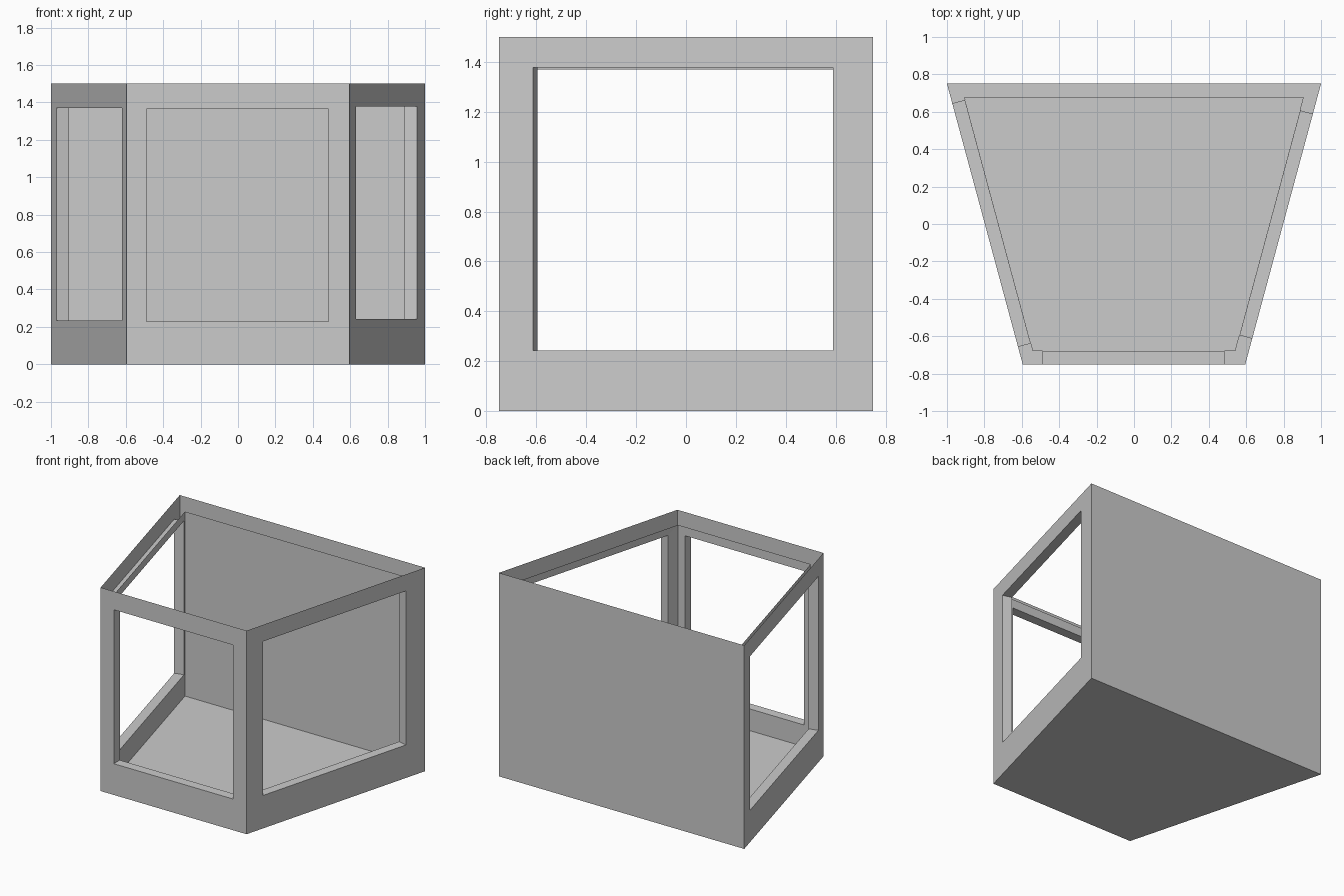
import bpy
from mathutils import Vector

if "Cube" in bpy.data.objects:
    bpy.data.objects.remove(bpy.data.objects["Cube"])

H, T = 1.5, 0.07            # height and shell thickness
OUT = [(-0.595, -0.75), (0.595, -0.75), (1.0, 0.75), (-1.0, 0.75)]
INN = [(-0.541, -0.68), (0.541, -0.68), (0.908, 0.68), (-0.908, 0.68)]


def make(name, verts, faces):
    me = bpy.data.meshes.new(name)
    me.from_pydata([tuple(v) for v in verts], [], faces)
    me.update()
    ob = bpy.data.objects.new(name, me)
    bpy.context.collection.objects.link(ob)
    return ob


def rect(a, b, z0, z1):
    return [Vector((*a, z0)), Vector((*b, z0)), Vector((*b, z1)), Vector((*a, z1))]


def wall(name, i, window=None):
    """Double-skinned wall on side i; window = (start, end, z0, z1), start/end as fractions of the side."""
    j = (i + 1) % 4
    a, b = Vector(OUT[i]), Vector(OUT[j])
    verts = rect(a, b, 0, H) + rect(INN[i], INN[j], T, H - T)
    if window is None:
        return make(name, verts, [(0, 1, 2, 3), (7, 6, 5, 4)])
    s, e, z0, z1 = window
    d = (b - a).normalized()
    inward = Vector((-d.y, d.x)) * T
    p, q = a.lerp(b, s), a.lerp(b, e)
    verts += rect(p, q, z0, z1) + rect(p + inward, q + inward, z0, z1)
    faces = []
    for k in range(4):
        n = (k + 1) % 4
        faces += [(k, n, 8 + n, 8 + k),              # outer skin
                  (4 + n, 4 + k, 12 + k, 12 + n),    # inner skin
                  (8 + k, 8 + n, 12 + n, 12 + k)]    # window reveal
    return make(name, verts, faces)


def frac(y):
    return (y + 0.75) / 1.5


# Walls: three with windows, solid back
wall("front_wall", 0, ((-0.488 + 0.595) / 1.19, (0.484 + 0.595) / 1.19, 0.23, 1.365))
wall("right_wall", 1, (frac(-0.613), frac(0.589), 0.243, 1.378))
wall("back_wall", 2)
wall("left_wall", 3, (1 - frac(0.645), 1 - frac(-0.657), 0.235, 1.37))

# Floor: underside and raised inner floor
make("floor", [(*p, 0) for p in OUT] + [(*p, T) for p in INN], [(3, 2, 1, 0), (4, 5, 6, 7)])
